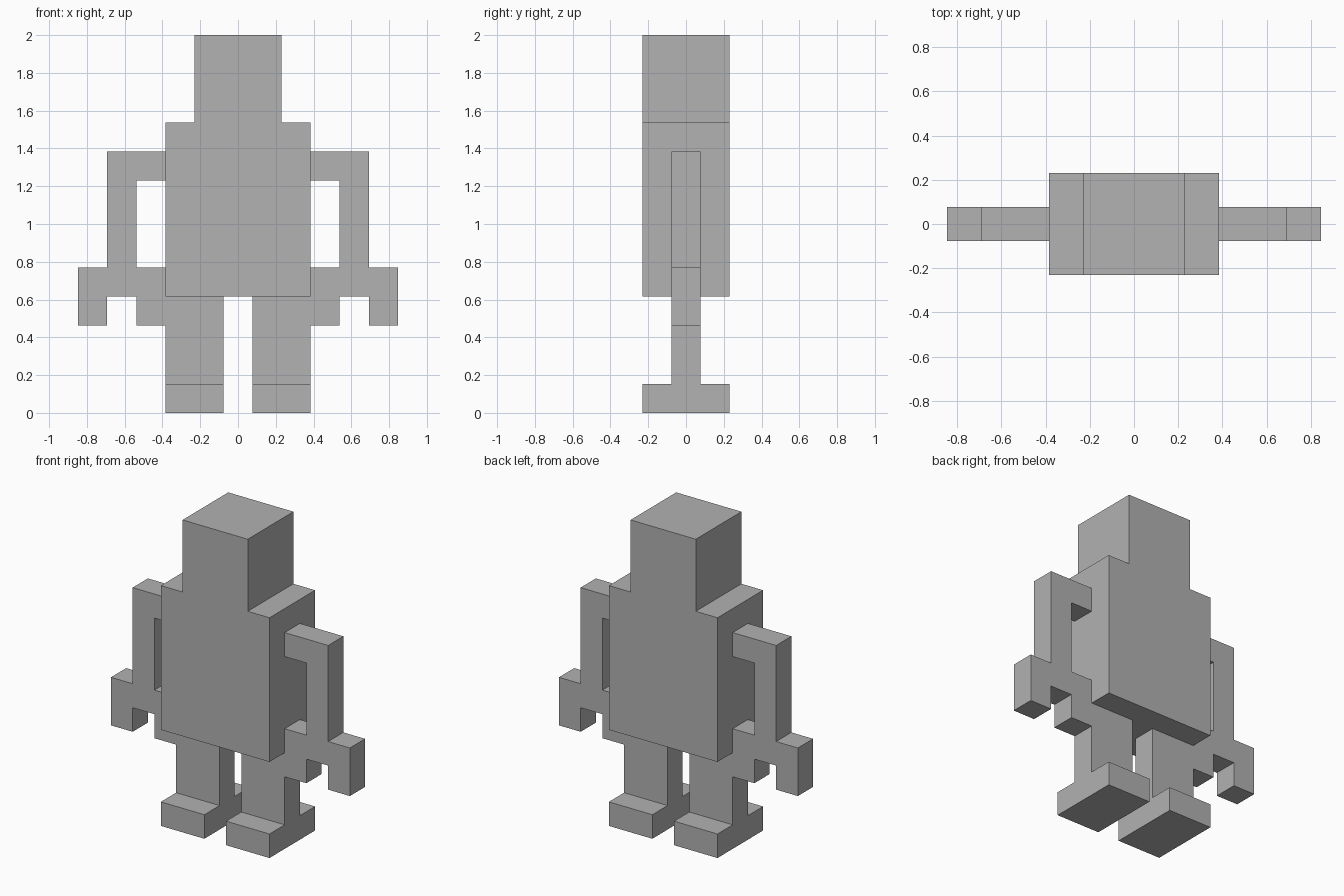
import bpy
import bmesh
from mathutils import Vector

cube = bpy.data.objects.get("Cube")
if cube:
    bpy.data.objects.remove(cube, do_unlink=True)

U = 2 / 13  # one block

grey = bpy.data.materials.new("plain grey")
grey.use_nodes = True
colour = (0.445, 0.445, 0.445, 1)
grey.diffuse_color = colour
grey.node_tree.nodes["Principled BSDF"].inputs["Base Color"].default_value = colour


def extrude_profile(name, outline, place, direction):
    """Fill an outline given in blocks and extrude it into a solid."""
    bm = bmesh.new()
    face = bm.faces.new([bm.verts.new(Vector(place(a, b)) * U) for a, b in outline])
    new = bmesh.ops.extrude_face_region(bm, geom=[face])["geom"]
    moved = [v for v in new if isinstance(v, bmesh.types.BMVert)]
    bmesh.ops.translate(bm, verts=moved, vec=Vector(direction) * U)
    bmesh.ops.recalc_face_normals(bm, faces=bm.faces)
    mesh = bpy.data.meshes.new(name)
    bm.to_mesh(mesh)
    bm.free()
    mesh.materials.append(grey)
    obj = bpy.data.objects.new(name, mesh)
    bpy.context.collection.objects.link(obj)
    return obj


# Head and torso, one stepped silhouette
half = [(2.5, 4), (2.5, 10), (1.5, 10), (1.5, 13)]
body = half + [(-x, z) for x, z in reversed(half)]
extrude_profile("head_and_torso", body, lambda x, z: (x, -1.5, z), (0, 3, 0))

# Bent arm ending in a two-fingered hand
arm = [(2.5, 9), (4.5, 9), (4.5, 5), (5.5, 5), (5.5, 3), (4.5, 3), (4.5, 4),
       (3.5, 4), (3.5, 3), (2.5, 3), (2.5, 5), (3.5, 5), (3.5, 8), (2.5, 8)]

# Leg with its long foot, seen from the side
leg = [(-1.5, 0), (1.5, 0), (1.5, 1), (0.5, 1),
       (0.5, 4), (-0.5, 4), (-0.5, 1), (-1.5, 1)]

for side, s in (("left", 1), ("right", -1)):
    extrude_profile(side + "_arm", arm, lambda x, z: (s * x, -0.5, z), (0, 1, 0))
    extrude_profile(side + "_leg", leg, lambda y, z: (s * 0.5, y, z), (s * 2, 0, 0))
